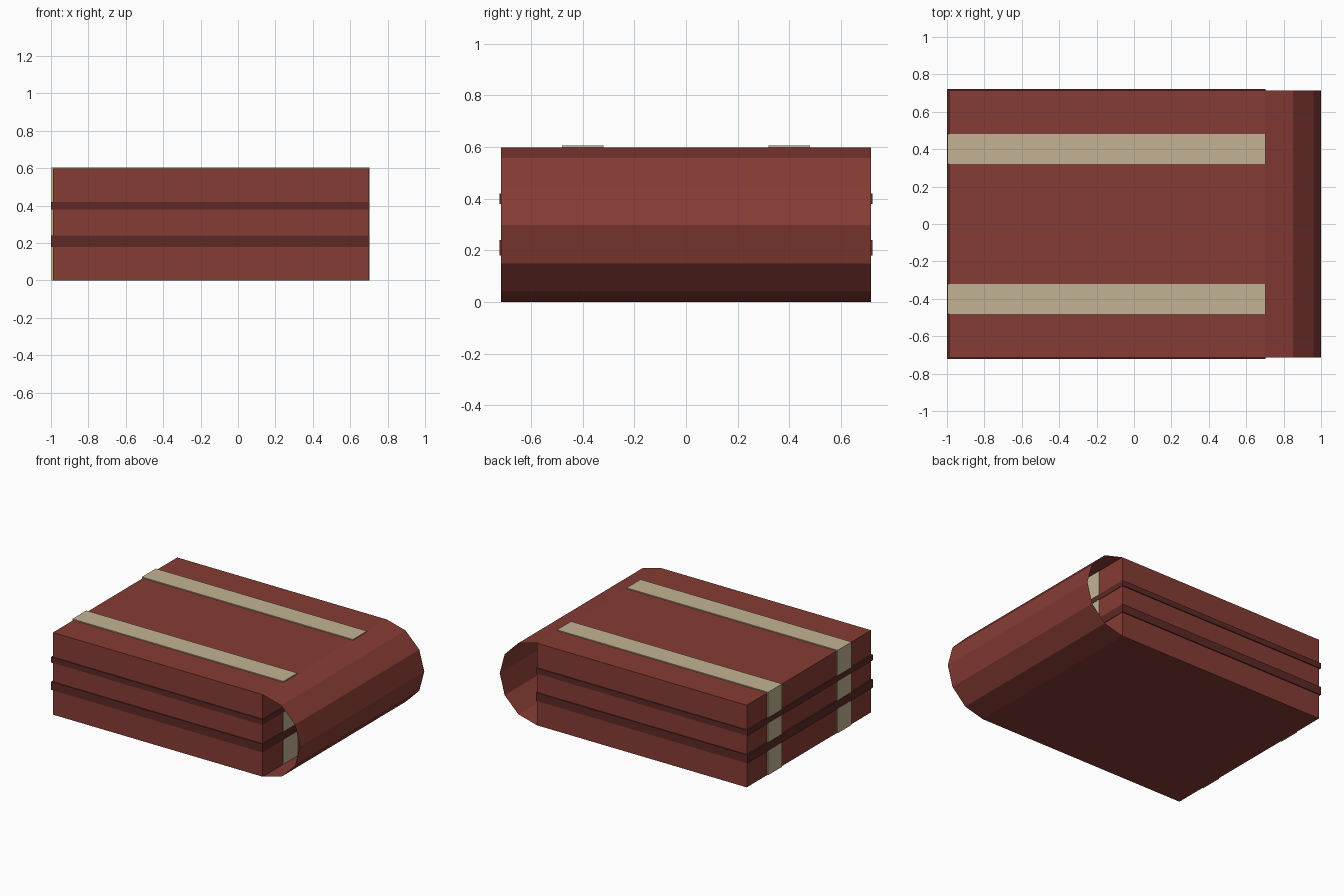
import bpy, bmesh
from math import sin, cos, pi

if "Cube" in bpy.data.objects:
    bpy.data.objects.remove(bpy.data.objects["Cube"])


def material(name, rgb):
    m = bpy.data.materials.new(name)
    m.diffuse_color = (*rgb, 1)
    m.use_nodes = True
    m.node_tree.nodes["Principled BSDF"].inputs["Base Color"].default_value = m.diffuse_color
    return m


RED = material("red_cloth", (0.24, 0.045, 0.035))
DARK = material("dark_trim", (0.11, 0.022, 0.018))
TAN = material("tan_strap", (0.54, 0.45, 0.29))


def add_object(name, bm, mat):
    mesh = bpy.data.meshes.new(name)
    bm.to_mesh(mesh)
    bm.free()
    mesh.materials.append(mat)
    ob = bpy.data.objects.new(name, mesh)
    bpy.context.collection.objects.link(ob)
    return ob


def box(name, lo, hi, mat):
    bm = bmesh.new()
    bmesh.ops.create_cube(bm, size=1)
    for v in bm.verts:
        v.co = [(a + b) / 2 + c * (b - a) for a, b, c in zip(lo, hi, v.co)]
    return add_object(name, bm, mat)


X1, Y, H = 0.70, 0.715, 0.598

# Main folded block
box("block", (-0.99, -Y, 0), (X1, Y, H), RED)

# Dark trim bands around the block
for name, z0, z1 in (("lower_band", 0.18, 0.24), ("upper_band", 0.38, 0.42)):
    box(name, (-1.0, -0.722, z0), (X1 + 0.003, 0.722, z1), DARK)

# Tan straps over the top and down both ends
for name, s in (("front_strap", -1), ("back_strap", 1)):
    box(name, (-0.998, s * 0.4 - 0.08, 0.001), (X1 + 0.002, s * 0.4 + 0.08, 0.605), TAN)

# Rounded fold: thin half-round sheet, open at both ends
bm = bmesh.new()
R, N = H / 2, 6
rows = []
for i in range(N + 1):
    a = -pi / 2 + pi * i / N
    x, z = X1 + (1 - X1) * cos(a), R + R * sin(a)
    rows.append([bm.verts.new((x, y, z)) for y in (-Y, Y)])
for a, b in zip(rows, rows[1:]):
    bm.faces.new((a[0], a[1], b[1], b[0]))
bm.normal_update()
add_object("rounded_fold", bm, RED)
